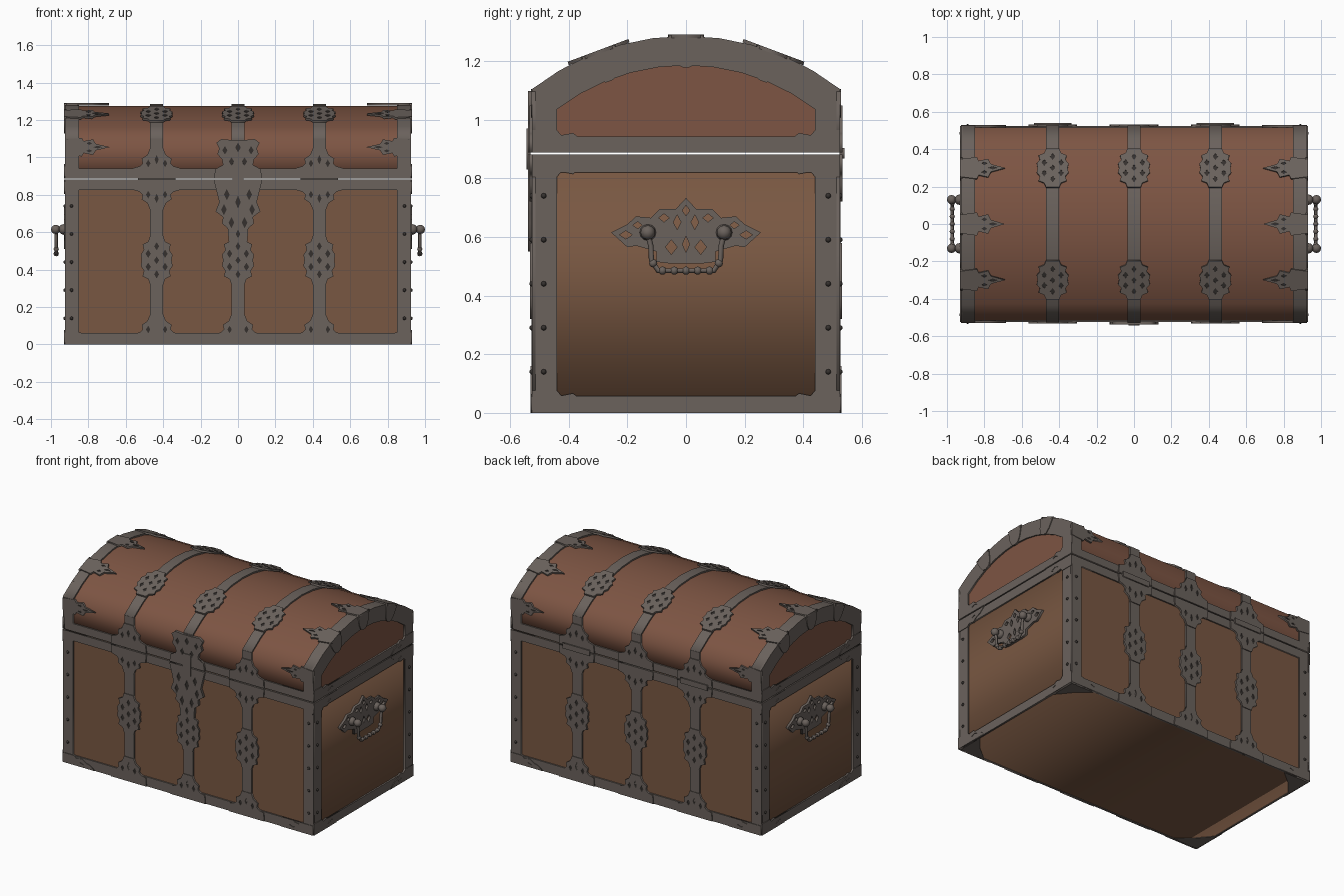
import bpy, bmesh
from math import sin, cos, asin, radians
from mathutils import Matrix, Vector

cube = bpy.data.objects.get("Cube")
if cube:
    bpy.data.objects.remove(cube)


def material(name, rgb):
    m = bpy.data.materials.new(name)
    m.use_nodes = True
    m.diffuse_color = (*rgb, 1)
    m.node_tree.nodes["Principled BSDF"].inputs["Base Color"].default_value = (*rgb, 1)
    return m


WOOD = material("body_wood", (0.19, 0.096, 0.054))
LID = material("lid_wood", (0.205, 0.09, 0.056))
IRON = material("iron", (0.145, 0.122, 0.108))
DARK = material("dark_iron", (0.035, 0.03, 0.027))

CZ, R = 0.433, 0.852          # centre height and radius of the lid arch
W, H, E = 0.925, 0.525, 0.035  # half width, half depth, half strap
SEAM_LO, SEAM_HI = 0.881, 0.888
STRAPS = (-0.435, 0, 0.435)


def frame(u, v, origin=(0, 0, 0)):
    u, v = Vector(u), Vector(v)
    m = Matrix((u, v, u.cross(v))).transposed().to_4x4()
    return Matrix.Translation(origin) @ m


FRONT = frame((1, 0, 0), (0, 0, 1))
BACK = frame((-1, 0, 0), (0, 0, 1))
LEFT = frame((0, 1, 0), (0, 0, 1))
RIGHT = frame((0, -1, 0), (0, 0, 1))
BOTTOM = frame((1, 0, 0), (0, -1, 0))


def lid_face(a):
    return frame((1, 0, 0), (0, cos(a), -sin(a)), (0, 0, CZ))


def to_mesh(name, curve, matrix, mat):
    """Turn a curve into a clean mesh object."""
    tmp = bpy.data.objects.new("tmp", curve)
    bpy.context.collection.objects.link(tmp)
    bpy.context.view_layer.update()
    dg = bpy.context.evaluated_depsgraph_get()
    me = bpy.data.meshes.new_from_object(tmp.evaluated_get(dg))
    bpy.data.objects.remove(tmp)
    bm = bmesh.new()
    bm.from_mesh(me)
    bmesh.ops.remove_doubles(bm, verts=bm.verts, dist=0.00001)
    bmesh.ops.recalc_face_normals(bm, faces=bm.faces)
    bm.transform(matrix)
    bm.to_mesh(me)
    bm.free()
    me.materials.clear()
    me.materials.append(mat)
    ob = bpy.data.objects.new(name, me)
    bpy.context.collection.objects.link(ob)
    return ob


def plate(name, loops, face, d, t=0.012, at=(0, 0), flip=(1, 1), mat=IRON, backing=False):
    """Outline with optional holes, its outer surface at distance d along the face normal."""
    cu = bpy.data.curves.new(name, 'CURVE')
    cu.dimensions, cu.fill_mode, cu.extrude = '2D', 'BOTH', t / 2
    for loop in loops:
        sp = cu.splines.new('POLY')
        sp.points.add(len(loop) - 1)
        sp.use_cyclic_u = True
        for p, (u, v) in zip(sp.points, loop):
            p.co = (u * flip[0] + at[0], v * flip[1] + at[1], 0, 1)
    to_mesh(name, cu, face @ Matrix.Translation((0, 0, d - t / 2)), mat)
    if backing:
        n = len(loops[0])
        c = [sum(p[i] for p in loops[0]) / n for i in (0, 1)]
        inner = [tuple(c[i] + 0.86 * (p[i] - c[i]) for i in (0, 1)) for p in loops[0]]
        plate(name + "_backing", [inner], face, d - 0.004, 0.003, at, flip, DARK)


def rect(u0, u1, v0, v1):
    return [(u0, v0), (u1, v0), (u1, v1), (u0, v1)]


def diamond(u, v, a, b):
    return [(u + a, v), (u, v + b), (u - a, v), (u, v - b)]


def mirror(half):
    return half + [(-u, v) for u, v in reversed(half)]


def arc(r, cz, y, n=10):
    a = asin(y / r)
    return [(r * sin(a - 2 * a * i / n), cz + r * cos(a - 2 * a * i / n)) for i in range(n + 1)]


def arch(y, z, r, cz):
    return [(-y, z), (y, z)] + arc(r, cz, y)


def balls(name, items, mat=IRON, seg=8):
    bm = bmesh.new()
    for pos, r in items:
        bmesh.ops.create_uvsphere(bm, u_segments=seg, v_segments=6, radius=r,
                                  matrix=Matrix.Translation(pos))
    for f in bm.faces:
        f.smooth = True
    me = bpy.data.meshes.new(name)
    bm.to_mesh(me)
    bm.free()
    me.materials.append(mat)
    bpy.context.collection.objects.link(bpy.data.objects.new(name, me))


# Wooden body and arched lid
plate("body", [rect(-0.915, 0.915, 0.003, SEAM_LO)], FRONT, 0.516, 1.032, mat=WOOD)
plate("lid", [arch(0.516, SEAM_HI, 0.842, CZ)], LEFT, 0.915, 1.83, mat=LID)

# Ornament outlines
medallion = mirror([(E, -0.13), (0.045, -0.1), (0.075, -0.085), (0.068, -0.055), (0.085, -0.03),
                    (0.08, 0), (0.085, 0.03), (0.068, 0.055), (0.075, 0.085), (0.045, 0.1), (E, 0.13)])
medal_holes = [diamond(s * 0.045, t * 0.035, 0.014, 0.022) for s in (-1, 1) for t in (-1, 1)]
medal_holes += [diamond(0, t * 0.075, 0.013, 0.022) for t in (-1, 1)] + [diamond(0, 0, 0.014, 0.02)]
flare = mirror([(0.13, 0), (0.125, 0.055), (0.09, 0.065), (0.075, 0.08), (0.08, 0.105),
                (0.05, 0.125), (E, 0.16)])
flare_holes = [diamond(s * 0.045, 0.08, 0.012, 0.02) for s in (-1, 1)] + [diamond(0, 0.1, 0.011, 0.025)]
leaf = [(0, -0.05), (0.09, -0.062), (0.1, -0.04), (0.15, -0.052), (0.165, -0.022), (0.24, 0),
        (0.165, 0.022), (0.15, 0.052), (0.1, 0.04), (0.09, 0.062), (0, 0.05)]
leaf_holes = [diamond(0.175, 0, 0.025, 0.009)] + [diamond(0.13, s * 0.025, 0.015, 0.01) for s in (-1, 1)]
bracket = [(0, 0), (0.24, 0), (0.2, 0.035), (0.17, 0.045), (0.14, 0.07), (0.1, 0.062),
           (0.085, 0.08), (0, 0.08)]
bracket_holes = [diamond(0.15, 0.035, 0.025, 0.011)]

# Front and back ironwork
for side, face in (("front", FRONT), ("back", BACK)):
    plate(side + "_frame", [rect(-W, W, 0, SEAM_LO), rect(-0.85, 0.85, 0.062, 0.825)], face, H)
    plate(side + "_lid_frame", [[(-W, SEAM_HI), (W, SEAM_HI), (W, 1.095), (0.85, 1.095), (0.85, 0.94),
                                 (-0.85, 0.94), (-0.85, 1.095), (-W, 1.095)]], face, H)
    for x in STRAPS:
        plate(side + "_strap", [rect(-E, E, 0, SEAM_LO)], face, 0.527, at=(x, 0))
        plate(side + "_lid_strap", [rect(-E, E, SEAM_HI, 1.1)], face, 0.527, at=(x, 0))
        plate(side + "_medallion", [medallion] + medal_holes, face, 0.532, at=(x, 0.45), backing=True)
        plate(side + "_foot_flare", [flare] + flare_holes, face, 0.531, at=(x, 0), backing=True)
        if x or side == "back":
            for v, s in ((SEAM_LO, -1), (SEAM_HI, 1)):
                plate(side + "_seam_flare", [flare] + flare_holes, face, 0.533, at=(x, v),
                      flip=(1, s), backing=True)
    for s in (-1, 1):
        plate(side + "_foot_bracket", [bracket] + bracket_holes, face, 0.529, at=(s * W, 0), flip=(-s, 0.8))
        plate(side + "_lid_leaf", [leaf] + leaf_holes, face, 0.529, at=(s * W, 1.055),
              flip=(-s, 0.8), backing=True)

# Hinge knuckles on the back
for x in (-0.435, 0.435):
    plate("hinge", [rect(-0.1, 0.1, -0.018, 0.018)], BACK, 0.541, 0.018, at=(x, 0.885))

# Lock plates on the front centre
lock_low = mirror([(0.05, -0.33), (0.055, -0.26), (0.085, -0.235), (0.08, -0.2), (0.12, -0.17),
                   (0.1, -0.12), (0.115, -0.06), (0.13, 0)])
low_holes = [diamond(s * u, v, 0.015, 0.03) for s in (-1, 1)
             for u, v in ((0.075, -0.16), (0.06, -0.08), (0.035, -0.23))]
low_holes += [diamond(0, -0.12, 0.015, 0.035), diamond(0, -0.29, 0.012, 0.025)]
plate("lock_plate", [lock_low] + low_holes, FRONT, 0.538, 0.018, at=(0, SEAM_LO), backing=True)
lock_top = mirror([(0.13, 0), (0.12, 0.05), (0.08, 0.07), (0.085, 0.1), (0.11, 0.13), (0.1, 0.16),
                   (0.115, 0.19), (0.09, 0.21), (E, 0.205)])
top_holes = [diamond(s * u, v, 0.014, 0.022) for s in (-1, 1) for u, v in ((0.07, 0.15), (0.035, 0.09))]
top_holes.append(diamond(0, 0.165, 0.015, 0.025))
plate("hasp_plate", [lock_top] + top_holes, FRONT, 0.538, 0.018, at=(0, SEAM_HI), backing=True)
plate("hasp", [rect(-0.03, 0.03, 0.83, 0.97)], FRONT, 0.543, 0.012)

# Straps, end bands and ornaments over the lid
band = arc(R, CZ, 0.527) + arc(0.83, CZ, 0.515)[::-1]
for x in STRAPS:
    plate("lid_arch_strap", [band], LEFT, x + E, 2 * E)
    for a in (-20.5, 20.5):
        plate("lid_medallion", [medallion] + medal_holes, lid_face(radians(a)), 0.857,
              at=(x, 0), flip=(1, 0.85), backing=True)
for s in (-1, 1):
    plate("lid_end_band", [band], LEFT, s * 0.8875 + 0.0375, 0.075)
    for a in (-20.5, 0, 20.5):
        plate("lid_top_leaf", [leaf] + leaf_holes, lid_face(radians(a)), 0.857,
              at=(s * 0.93, 0), flip=(-s, 1), backing=True)

# End ironwork, left and right
shield = mirror([(0.06, R + 0.004), (0.045, 0.785), (0.03, 0.755), (0.012, 0.745)])
plaque = mirror([(0.0, -0.115), (0.06, -0.105), (0.1, -0.1), (0.1, -0.065), (0.17, -0.045), (0.2, -0.05),
                 (0.255, 0), (0.2, 0.028), (0.17, 0.055), (0.12, 0.05), (0.09, 0.08), (0.035, 0.08),
                 (0.0, 0.118)][1:-1])
plaque.insert(len(plaque) // 2, (0, 0.118))
plaque_holes = [diamond(s * u, v, a, b) for s in (-1, 1) for u, v, a, b in (
    (0.205, -0.008, 0.022, 0.014), (0.165, 0.025, 0.016, 0.012), (0.075, 0.05, 0.018, 0.014),
    (0.03, 0.035, 0.013, 0.025), (0.05, -0.05, 0.02, 0.025))]
plaque_holes += [diamond(0, 0.075, 0.013, 0.018), diamond(0, -0.04, 0.012, 0.028)]
for side, face, s in (("left", LEFT, 1), ("right", RIGHT, -1)):
    plate(side + "_frame", [rect(-H, H, 0, SEAM_LO), rect(-0.44, 0.44, 0.058, 0.82)], face, W)
    plate(side + "_lid_frame", [arch(H, SEAM_HI, R, CZ), arch(0.44, 0.942, 0.72, 0.465)], face, W)
    for a in (-20.5, 0, 20.5):
        c, n = cos(radians(a)), sin(radians(a))
        plate(side + "_arch_shield", [[(u * c + r * n, r * c - u * n) for u, r in shield]],
              face, 0.93, at=(0, CZ))
    for m in (-1, 1):
        for v, k in ((0, 0.95), (SEAM_LO, -0.95), (SEAM_HI, 0.95)):
            plate(side + "_bracket", [bracket] + bracket_holes, face, 0.929, at=(m * H, v), flip=(-m, k))
    # Carrying handle
    plate(side + "_handle_plaque", [plaque] + plaque_holes, face, 0.93, 0.018, at=(0, 0.615))
    knobs = []
    for y in (-0.13, 0.13):
        knobs += [((s * 0.932, y, 0.615), 0.028), ((s * 0.952, y, 0.615), 0.016),
                  ((s * 0.975, y, 0.615), 0.025), ((s * 0.972, y * 0.86, 0.51), 0.014)]
    knobs += [((s * 0.972, y * 0.04, 0.485), 0.014) for y in (-2, -1, 0, 1, 2)]
    balls(side + "_handle_knobs", knobs, IRON, 12)
    cu = bpy.data.curves.new("bail", 'CURVE')
    cu.dimensions, cu.bevel_depth, cu.bevel_resolution = '3D', 0.009, 2
    path = mirror([(0.13, 0.61), (0.12, 0.57), (0.118, 0.52), (0.095, 0.485)])
    sp = cu.splines.new('POLY')
    sp.points.add(len(path) - 1)
    for p, (y, z) in zip(sp.points, path):
        p.co = (s * 0.972, y, z, 1)
    to_mesh(side + "_handle_bail", cu, Matrix.Identity(4), IRON)

# Rivets along the corner posts
rivets = []
for z in (0.14, 0.29, 0.44, 0.59, 0.74):
    for sx in (-1, 1):
        for sy in (-1, 1):
            rivets += [((sx * 0.89, sy * H, z), 0.009), ((sx * W, sy * 0.485, z), 0.009)]
balls("rivets", rivets, DARK)

# Corner plates under the base
for sx in (-1, 1):
    for sy in (-1, 1):
        plate("base_corner", [[(0, 0), (0.2, 0), (0.14, 0.05), (0.09, 0.09), (0.05, 0.14), (0, 0.2)]],
              BOTTOM, 0, 0.004, at=(sx * W, sy * H), flip=(-sx, -sy))
